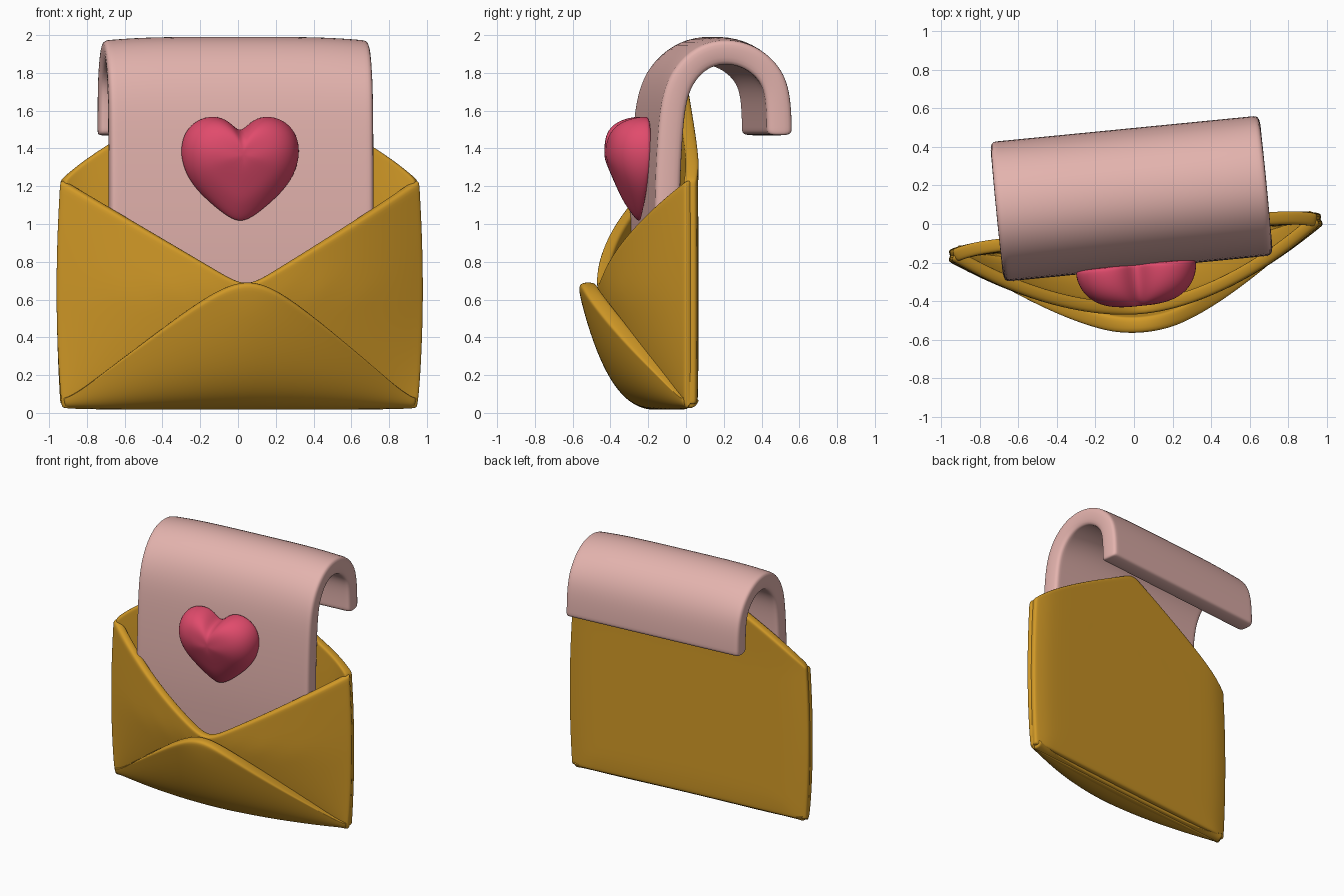
import bpy, math

if "Cube" in bpy.data.objects:
    bpy.data.objects.remove(bpy.data.objects["Cube"])

TURN = math.radians(5.6)   # whole model is turned slightly about z
HALF = 0.945               # half width of the envelope


def material(name, rgb):
    m = bpy.data.materials.new(name)
    m.diffuse_color = (*rgb, 1)
    m.use_nodes = True
    m.node_tree.nodes["Principled BSDF"].inputs["Base Color"].default_value = m.diffuse_color
    return m


GOLD = material("gold", (0.64, 0.32, 0.02))
PINK = material("pink", (0.77, 0.45, 0.42))
RED = material("red", (0.75, 0.07, 0.15))


def make(name, verts, faces, mat, thick=0):
    me = bpy.data.meshes.new(name)
    me.from_pydata(verts, [], faces)
    me.materials.append(mat)
    ob = bpy.data.objects.new(name, me)
    bpy.context.collection.objects.link(ob)
    ob.rotation_euler.z = TURN
    me.polygons.foreach_set("use_smooth", [True] * len(me.polygons))
    if thick:
        s = ob.modifiers.new("thickness", 'SOLIDIFY')
        s.thickness = thick
        s.offset = 0
    d = ob.modifiers.new("smooth", 'SUBSURF')
    d.levels = d.render_levels = 2
    return ob


def sheet(name, fn, us, vs, mat, thick):
    """Grid of fn(u, v) given solid thickness and soft edges."""
    verts = [fn(u, v) for v in vs for u in us]
    n = len(us)
    faces = [(j * n + i, j * n + i + 1, (j + 1) * n + i + 1, (j + 1) * n + i)
             for j in range(len(vs) - 1) for i in range(n - 1)]
    return make(name, verts, faces, mat, thick)


def steps(a, b, n, edge=0.02):
    """Even steps with a narrow first and last band for a tight rounded rim."""
    w = (b - a) * edge
    return [a] + [a + w + (b - a - 2 * w) * i / n for i in range(n + 1)] + [b]


def side_bow(x, z):
    return x * (1 + 0.022 * (1 - ((z - 0.63) / 0.6) ** 2)) if z < 1.23 else x


def depth(x, rise):
    """How far the pocket bulges forward, by position and height above its base."""
    return 0.37 * (1 - min(abs(x) / HALF, 1) ** 1.8) * min(rise / 0.6, 1) ** 0.33


# Back panel with the raised pointed flap, edges folding forward
def back(x, v):
    side = abs(x) / HALF
    top = 1.23 + 0.57 * (1 - side) ** 0.82
    z = 0.045 + (top - 0.045) * v
    fold = 0.03 * max(side ** 14, (1 - min(z, 1)) ** 20)
    return (side_bow(x, z), -0.045 - fold + 0.02 * max(0, z - 1.2), z)


# Front pocket: two side flaps meeting in a V
def pocket(x, v):
    top = 0.68 + 0.61 * max(abs(x) - 0.03, 0)
    rise = (top - 0.05) * v ** 2
    return (side_bow(x, 0.05 + rise), -0.068 - depth(x, rise), 0.05 + rise)


# Bottom flap: bell-shaped, lying over the pocket
def bottom(x, v):
    top = max(0.85 - 0.84 * math.hypot(x, 0.18), 0.085)
    rise = (top - 0.045) * v ** 2.5
    h = min(rise / 0.6, 1) ** 0.33
    side = (abs(x) / HALF) ** 4
    lift = 0.03 * (1 - h) ** 4 + 0.012 * side * (1 - v)
    return (x, -0.06 - 0.01 * h - depth(x, rise) - 0.085 * h * (1 - side),
            0.042 + rise + lift)


across = steps(-HALF, HALF, 24, 0.012)
sheet("envelope_back", back, across, steps(0, 1, 16), GOLD, 0.068)
sheet("front_pocket", pocket, across, steps(0, 1, 14), GOLD, 0.066)
sheet("bottom_flap", bottom, steps(-0.93, 0.93, 24, 0.012), steps(0, 1, 14), GOLD, 0.085)

# Letter: side profile (y, z) curling over the top to the back
PATH = [(-0.13, 0.3), (-0.15, 0.6), (-0.168, 0.9), (-0.165, 1.2), (-0.15, 1.5),
        (-0.128, 1.68), (-0.075, 1.815), (0.015, 1.9), (0.12, 1.934), (0.245, 1.918),
        (0.35, 1.85), (0.412, 1.74), (0.428, 1.61), (0.43, 1.5), (0.43, 1.468)]
sheet("letter", lambda x, k: (x, PATH[k][0], PATH[k][1] - 0.02 * abs(x / 0.7) ** 4 * (5 < k < 11)),
      steps(-0.705, 0.705, 12, 0.025), range(len(PATH)), PINK, 0.133)

# Heart: puffed outline, thinner towards its tip, with a flat back on the letter
HALF_HEART = [(0, 1.475), (0.06, 1.55), (0.14, 1.577), (0.23, 1.555), (0.298, 1.49),
              (0.322, 1.39), (0.30, 1.28), (0.24, 1.185), (0.15, 1.10), (0.06, 1.03), (0, 1.008)]
outline = HALF_HEART + [(-x, z) for x, z in HALF_HEART[-2:0:-1]]
n = len(outline)
rings = [(0.95, 0.02), (1, 0.0)] + [(s, -0.205 * (1 - s ** 3.2) ** 0.5)
                                    for s in (0.985, 0.93, 0.83, 0.68, 0.5, 0.3, 0.12)]
CX, CZ = -0.012, 1.37


def puff(x, z, s, y):
    z = CZ + (z - CZ) * s
    taper = min(1, max(0.1, (z - 0.95) / 0.4) ** 0.7)
    return (CX + x * s, -0.222 + y * taper - 0.06 * max(0, 1.4 - z) * (1 if s > 0.6 else s), z)


verts = [puff(x, z, s, y) for s, y in rings for x, z in outline]
faces = [(j * n + i, j * n + (i + 1) % n, (j + 1) * n + (i + 1) % n, (j + 1) * n + i)
         for j in range(len(rings) - 1) for i in range(n)]
faces += [tuple(range(n))[::-1], tuple(range((len(rings) - 1) * n, len(rings) * n))]
make("heart", verts, faces, RED)
